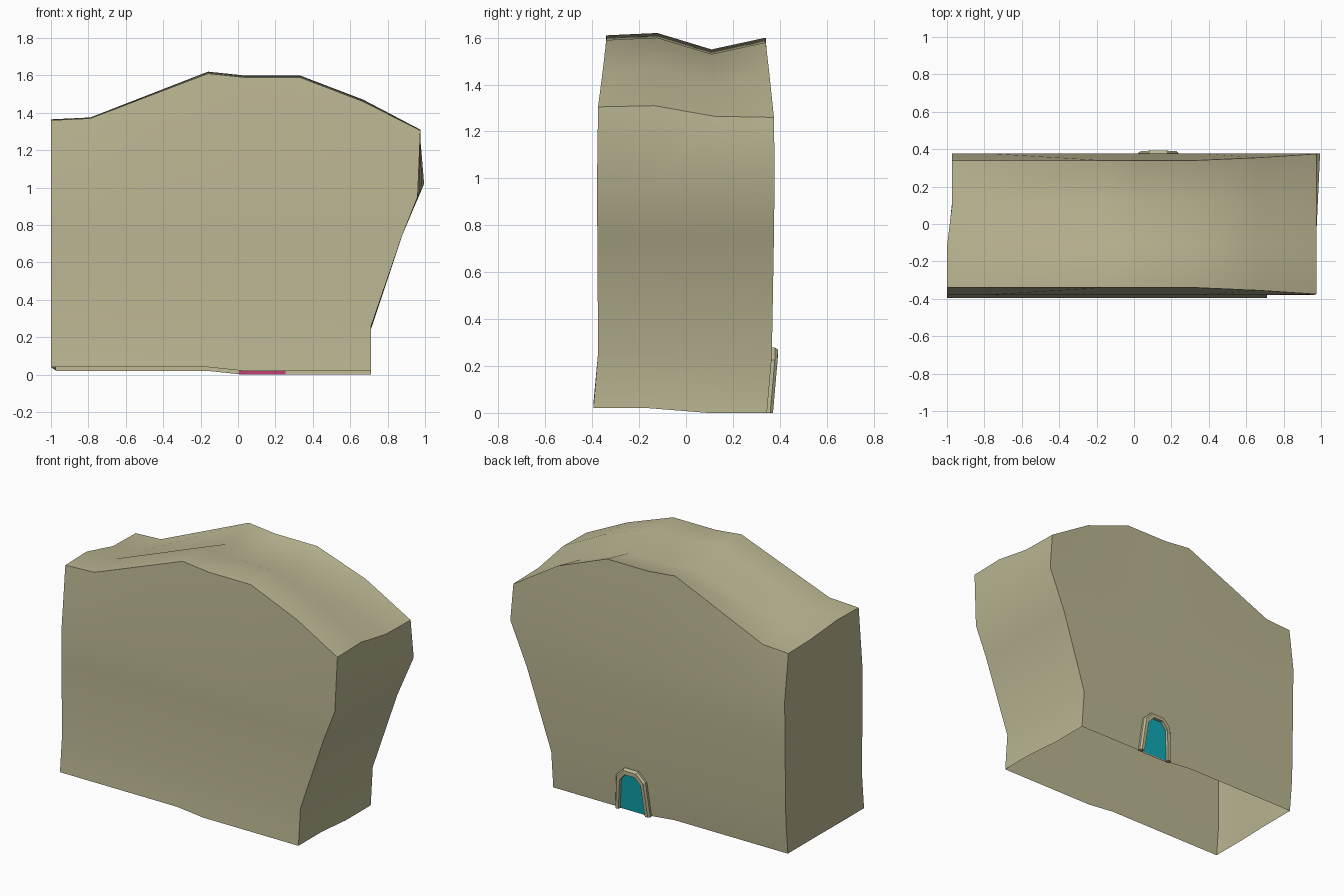
import bpy, bmesh

if "Cube" in bpy.data.objects:
    bpy.data.objects.remove(bpy.data.objects["Cube"])

def mat(name, col):
    m = bpy.data.materials.new(name)
    m.diffuse_color = (*col, 1)
    m.use_nodes = True
    m.node_tree.nodes["Principled BSDF"].inputs["Base Color"].default_value = m.diffuse_color
    return m

STONE = mat("sandstone", (0.50, 0.47, 0.29))
TEAL = mat("teal", (0.005, 0.40, 0.46))
PINK = mat("pink", (0.50, 0.045, 0.17))

def finish(name, bm, material, angle=None):
    me = bpy.data.meshes.new(name)
    bm.to_mesh(me)
    bm.free()
    ob = bpy.data.objects.new(name, me)
    bpy.context.collection.objects.link(ob)
    me.materials.append(material)
    if angle:
        bpy.ops.object.select_all(action='DESELECT')
        bpy.context.view_layer.objects.active = ob
        ob.select_set(True)
        bpy.ops.object.shade_smooth_by_angle(angle=angle)
    return ob

# Rock body: 7 columns along x, 4 rows along y, 5 levels up, open underneath
COL = [-1, -0.79, -0.16, 0.03, 0.33, 0.67, 0.975]
TOP_Z = [1.36, 1.37, 1.61, 1.59, 1.59, 1.46, 1.305]
TOP_Y = [0.34, 0.34, 0.34, 0.34, 0.34, 0.355, 0.375]
DIP_MID = [0, 0.01, -0.06, -0.01]       # height change per row, middle columns
DIP_END = [0, 0.005, -0.04, -0.045]     # same at the two ends
ROW = [0, 0.32, 0.66, 1]
LEFT_X = [-1, -1, -0.972, -0.972]
RIGHT_X = [0.71, 0.71, 0.88, 0.96, 0.975]
FRONT_Y = [-0.395, -0.375, -0.378, -0.38]
BACK_Y = [0.345, 0.366, 0.375, 0.378]
FRONT_Z = [0.02, 0.255, 0.75, 0.95]
BACK_Z = [0.0, 0.24, 0.75, 1.02]

def point(i, j, k):
    t = ROW[j]
    right = RIGHT_X[k] + (0.035 * t if k == 3 else 0)
    x = COL[i]
    if i == 0:
        x = LEFT_X[j]
    elif x > 0.03:
        x = 0.03 + (x - 0.03) * (right - 0.03) / 0.945
    if k == 4:
        dip = (DIP_END if i in (0, 1, 6) else DIP_MID)[j]
        return x, TOP_Y[i] * (2 * t - 1), TOP_Z[i] + dip
    s = 0 if j < 2 else 1
    y = FRONT_Y[k] + (BACK_Y[k] - FRONT_Y[k]) * t
    z = FRONT_Z[k] + (BACK_Z[k] - FRONT_Z[k]) * (s if k == 0 else t)
    if k == 0 and i < 3:
        z += 0.02
    return x, y, z

bm = bmesh.new()
verts = {}

def v(i, j, k):
    if (i, j, k) not in verts:
        verts[i, j, k] = bm.verts.new(point(i, j, k))
    return verts[i, j, k]

for k in range(4):
    for i in range(6):
        for j in (0, 3):
            bm.faces.new([v(i, j, k), v(i + 1, j, k), v(i + 1, j, k + 1), v(i, j, k + 1)])
    for j in range(3):
        for i in (0, 6):
            bm.faces.new([v(i, j, k), v(i, j + 1, k), v(i, j + 1, k + 1), v(i, j, k + 1)])
for i in range(6):
    for j in range(3):
        bm.faces.new([v(i, j, 4), v(i + 1, j, 4), v(i + 1, j + 1, 4), v(i, j + 1, 4)])
bmesh.ops.recalc_face_normals(bm, faces=bm.faces)
finish("rock_body", bm, STONE, 0.52)

# Doorway on the back wall: arch outlines as (half width, height), mirrored
DOOR_X = 0.13

def arch(half):
    return [(DOOR_X + w, z) for w, z in half] + [(DOOR_X - w, z) for w, z in reversed(half)]

def wall(z):
    return 0.345 + 0.021 * min(z, 0.24) / 0.24

OUTER = arch([(0.125, 0.0), (0.105, 0.225), (0.05, 0.278)])
OUTER_FACE = arch([(0.115, 0.0), (0.095, 0.22), (0.045, 0.27)])
INNER = arch([(0.095, 0.0), (0.075, 0.2), (0.035, 0.245)])

# Stone door frame: bands between successive arch outlines
bm = bmesh.new()
bands = [(OUTER, -0.004), (OUTER, 0.014), (OUTER_FACE, 0.026), (INNER, 0.026), (INNER, -0.004)]
rings = [[bm.verts.new((x, wall(z) + d, z)) for x, z in a] for a, d in bands]
for a, b in zip(rings, rings[1:]):
    for n in range(5):
        bm.faces.new([a[n], a[n + 1], b[n + 1], b[n]])
for e in (0, -1):
    bm.faces.new([r[e] for r in rings])
bmesh.ops.recalc_face_normals(bm, faces=bm.faces)
finish("door_frame", bm, STONE)

# Door panel, and its inner side seen from within the shell
def panel(name, outline, offset, material, outward):
    bm = bmesh.new()
    f = bm.faces.new([bm.verts.new((x, wall(z) + offset, z)) for x, z in outline])
    f.normal_update()
    if (f.normal.y > 0) != outward:
        f.normal_flip()
    finish(name, bm, material)

panel("door", INNER, 0.006, TEAL, True)
panel("door_inner_side", OUTER, -0.005, PINK, False)
